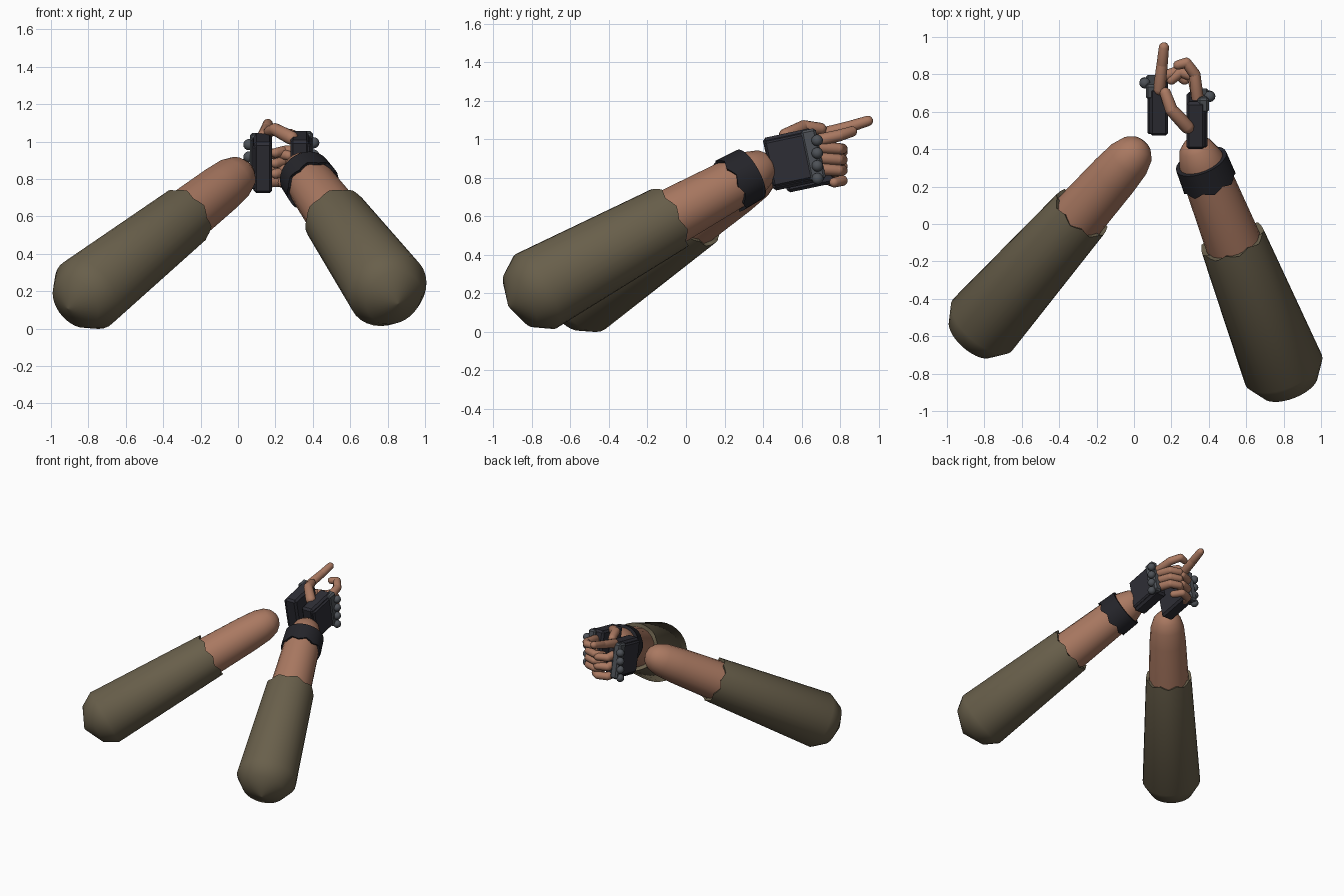
import bpy, bmesh, math
from mathutils import Vector, Matrix

if bpy.data.objects.get("Cube"):
    bpy.data.objects.remove(bpy.data.objects["Cube"])


def material(name, rgb):
    m = bpy.data.materials.new(name)
    m.use_nodes = True
    m.diffuse_color = (*rgb, 1)
    bsdf = m.node_tree.nodes["Principled BSDF"]
    bsdf.inputs["Base Color"].default_value = (*rgb, 1)
    return m


OLIVE = material("olive cloth", (0.14, 0.115, 0.07))
SKIN = material("skin", (0.40, 0.19, 0.12))
GLOVE = material("dark glove", (0.027, 0.027, 0.036))
BAND = material("black band", (0.018, 0.018, 0.023))
GREY = material("grey guard", (0.075, 0.083, 0.095))


def finish(bm, name, mat, angle=35):
    bmesh.ops.recalc_face_normals(bm, faces=bm.faces)
    mesh = bpy.data.meshes.new(name)
    bm.to_mesh(mesh)
    bm.free()
    mesh.materials.append(mat)
    ob = bpy.data.objects.new(name, mesh)
    bpy.context.collection.objects.link(ob)
    bpy.ops.object.select_all(action="DESELECT")
    ob.select_set(True)
    bpy.context.view_layer.objects.active = ob
    bpy.ops.object.shade_smooth_by_angle(angle=math.radians(angle))
    return ob


def lathe(bm, start, axis, profile, n=16, wavy=()):
    """Revolve (distance, radius) pairs around an axis; wavy rings get scallops."""
    q = Vector(axis).to_track_quat("Z", "Y")
    rings = []
    for i, (d, r) in enumerate(profile):
        ring = []
        for k in range(n):
            a = math.tau * k / n
            w = 0.012 * (k % 4 - 1.5 if k % 4 < 3 else -0.5) if i in wavy else 0
            p = Vector((r * math.cos(a), r * math.sin(a), d + w))
            ring.append(bm.verts.new(Vector(start) + q @ p))
        rings.append(ring)
    for a, b in zip(rings, rings[1:]):
        for k in range(n):
            bm.faces.new((a[k], a[k - 1], b[k - 1], b[k]))
    bm.faces.new(rings[0])
    bm.faces.new(rings[-1])


def finger(name, points, r0, r1):
    """Chain of tapering capsules through the joints."""
    bm = bmesh.new()
    pts = [Vector(p) for p in points]
    count = len(pts) - 1
    for i, (a, b) in enumerate(zip(pts, pts[1:])):
        ra = r0 + (r1 - r0) * i / count
        rb = r0 + (r1 - r0) * (i + 1) / count
        length = (b - a).length
        angles = [math.radians(t) for t in (5, 35, 65, 90)]
        prof = [(-ra * math.cos(t), ra * math.sin(t)) for t in angles]
        prof += [(length + rb * math.cos(t), rb * math.sin(t)) for t in reversed(angles)]
        lathe(bm, a, b - a, prof, 12)
    return finish(bm, name, SKIN, 50)


def arm(side, elbow, cuff, r_elbow, r_cuff, skin_profile):
    e, c = Vector(elbow), Vector(cuff)
    length = (c - e).length
    bm = bmesh.new()
    lathe(bm, e, c - e, [(-0.17, 0.005), (-0.1, r_elbow * 0.72), (0, r_elbow),
                         (length, r_cuff), (length - 0.01, r_cuff - 0.025)],
          32, (3, 4))
    finish(bm, side + "_sleeve", OLIVE, 60)
    bm = bmesh.new()
    lathe(bm, c, c - e, skin_profile, 20)
    finish(bm, side + "_forearm", SKIN, 60)


def block(name, place, centre, size, mat, bevel):
    bm = bmesh.new()
    bmesh.ops.create_cube(bm, size=1, matrix=Matrix.Translation(centre) @ Matrix.Diagonal((*size, 1)))
    bmesh.ops.bevel(bm, geom=bm.edges[:], offset=bevel, segments=1, affect="EDGES")
    bm.transform(place)
    return finish(bm, name, mat, 25)


def hand(side, centre, s):
    """Gloved palm with a back plate, knuckle guard and knuckle studs."""
    place = (Matrix.Translation(centre) @ Matrix.Rotation(math.radians(12), 4, "X")
             @ Matrix.Diagonal((s, 1, 1, 1)))
    block(side + "_palm", place, (-0.005, 0, 0), (0.1, 0.26, 0.28), GLOVE, 0.015)
    block(side + "_back_plate", place, (0.042, -0.01, 0), (0.03, 0.23, 0.24), GLOVE, 0.01)
    block(side + "_knuckle_guard", place, (0.035, 0.11, 0), (0.06, 0.08, 0.27), GREY, 0.012)
    bm = bmesh.new()
    for i in range(4):
        up = 0.07 - 0.065 * i
        bmesh.ops.create_uvsphere(bm, u_segments=12, v_segments=8, radius=0.03,
                                  matrix=Matrix.Translation((0.07, 0.132 + 0.2 * up, up)))
    bm.transform(place)
    finish(bm, side + "_knuckle_studs", GREY, 60)


# Arms
arm("left", (0.80, -0.78, 0.21), (0.525, -0.085, 0.59), 0.22, 0.177,
    [(-0.1, 0.15), (0, 0.15), (0.4, 0.132), (0.52, 0.12), (0.6, 0.09), (0.64, 0.05)])
arm("right", (-0.81, -0.54, 0.185), (-0.28, 0.06, 0.60), 0.21, 0.166,
    [(-0.1, 0.148), (0, 0.145), (0.3, 0.133), (0.43, 0.122), (0.5, 0.1),
     (0.54, 0.065), (0.56, 0.02)])

# Wristband with a scalloped edge
bm = bmesh.new()
lathe(bm, (0.379, 0.285, 0.792), (-0.328, 0.829, 0.453),
      [(-0.06, 0.12), (-0.065, 0.148), (0.06, 0.143), (0.06, 0.115)], 32, (0, 1))
finish(bm, "left_wristband", BAND, 40)

# Hands
hand("left", (0.335, 0.553, 0.895), 1)
hand("right", (0.128, 0.625, 0.885), -1)

# Curled fingers
for i, name in enumerate(("middle", "ring", "little")):
    z = 0.95 - 0.056 * i
    finger(f"left_{name}_finger", [(0.34, 0.67, z + 0.01), (0.315, 0.79, z),
                                   (0.25, 0.812, z), (0.2, 0.77, z - 0.01)], 0.032, 0.026)
    z = 0.935 - 0.075 * i
    finger(f"right_{name}_finger", [(0.13, 0.72, z + 0.01), (0.15, 0.785, z),
                                    (0.22, 0.812, z), (0.27, 0.77, z - 0.01)], 0.032, 0.026)

# Raised index fingers and thumb
finger("left_index_finger", [(0.34, 0.67, 0.99), (0.325, 0.8, 1.02),
                             (0.28, 0.862, 1.04), (0.235, 0.85, 1.035)], 0.033, 0.025)
finger("right_index_finger", [(0.135, 0.72, 1.03), (0.15, 0.85, 1.065),
                              (0.16, 0.945, 1.095)], 0.033, 0.027)
finger("left_thumb", [(0.285, 0.52, 1.02), (0.2, 0.61, 1.065),
                      (0.168, 0.7, 1.055)], 0.038, 0.03)
